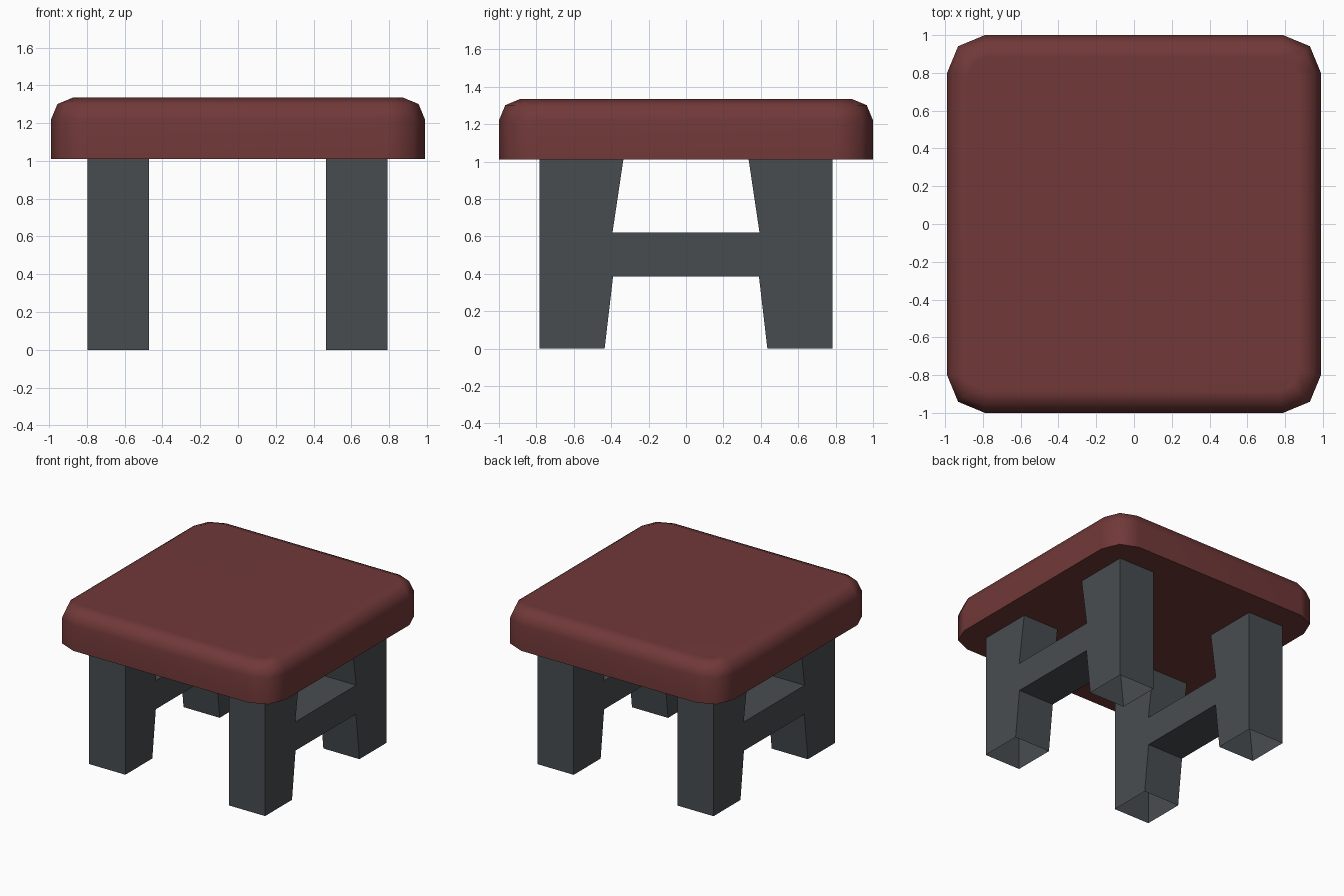
import bpy, bmesh
from mathutils import Matrix

if "Cube" in bpy.data.objects:
    bpy.data.objects.remove(bpy.data.objects["Cube"])


def material(name, color):
    m = bpy.data.materials.new(name)
    m.diffuse_color = (*color, 1)
    m.use_nodes = True
    m.node_tree.nodes["Principled BSDF"].inputs["Base Color"].default_value = m.diffuse_color
    return m


def add_object(name, bm, mat):
    me = bpy.data.meshes.new(name)
    bm.to_mesh(me)
    bm.free()
    me.materials.append(mat)
    ob = bpy.data.objects.new(name, me)
    bpy.context.collection.objects.link(ob)
    return ob


red = material("dark red cushion", (0.165, 0.040, 0.040))
grey = material("dark grey frame", (0.064, 0.073, 0.079))

BOTTOM, TOP = 1.01, 1.335

# Seat: box with rounded corners and a rounded top rim, flat underneath
bm = bmesh.new()
size = (1.98, 2.0, TOP - BOTTOM)
bmesh.ops.create_cube(bm, size=1, matrix=Matrix.Translation((0, 0, (TOP + BOTTOM) / 2))
                      @ Matrix.Diagonal((*size, 1)))
corners = [e for e in bm.edges if abs(e.verts[0].co.z - e.verts[1].co.z) > 0.1]
bmesh.ops.bevel(bm, geom=corners, offset=0.2, offset_type='OFFSET', segments=2,
                profile=0.5, affect='EDGES', clamp_overlap=False)
rim = [e for e in bm.edges if all(v.co.z > TOP - 0.001 for v in e.verts)]
bmesh.ops.bevel(bm, geom=rim, offset=0.115, offset_type='OFFSET', segments=2,
                profile=0.5, affect='EDGES', clamp_overlap=False)
for f in bm.faces:
    f.smooth = True
for e in bm.edges:
    e.smooth = not all(v.co.z < BOTTOM + 0.001 for v in e.verts)
seat = add_object("seat", bm, red)
seat.modifiers.new("flat top shading", 'WEIGHTED_NORMAL').keep_sharp = True

# Leg frames: H-shaped side profile (y, z), extruded across x
half = [(0.39, 0.385), (0.435, 0), (0.783, 0), (0.783, BOTTOM), (0.335, BOTTOM), (0.393, 0.62)]
profile = half + [(-y, z) for y, z in reversed(half)]
for name, x0, x1 in (("left_leg_frame", -0.797, -0.47), ("right_leg_frame", 0.467, 0.793)):
    bm = bmesh.new()
    face = bm.faces.new([bm.verts.new((x0, y, z)) for y, z in profile])
    ext = bmesh.ops.extrude_face_region(bm, geom=[face], use_keep_orig=True)
    moved = [g for g in ext["geom"] if isinstance(g, bmesh.types.BMVert)]
    bmesh.ops.translate(bm, verts=moved, vec=(x1 - x0, 0, 0))
    bmesh.ops.recalc_face_normals(bm, faces=bm.faces[:])
    # Legs are hollow: open at the feet and where they meet the seat
    ends = [f for f in bm.faces if all(v.co.z < 0.001 for v in f.verts)
            or all(v.co.z > BOTTOM - 0.001 for v in f.verts)]
    bmesh.ops.delete(bm, geom=ends, context='FACES')
    add_object(name, bm, grey)
